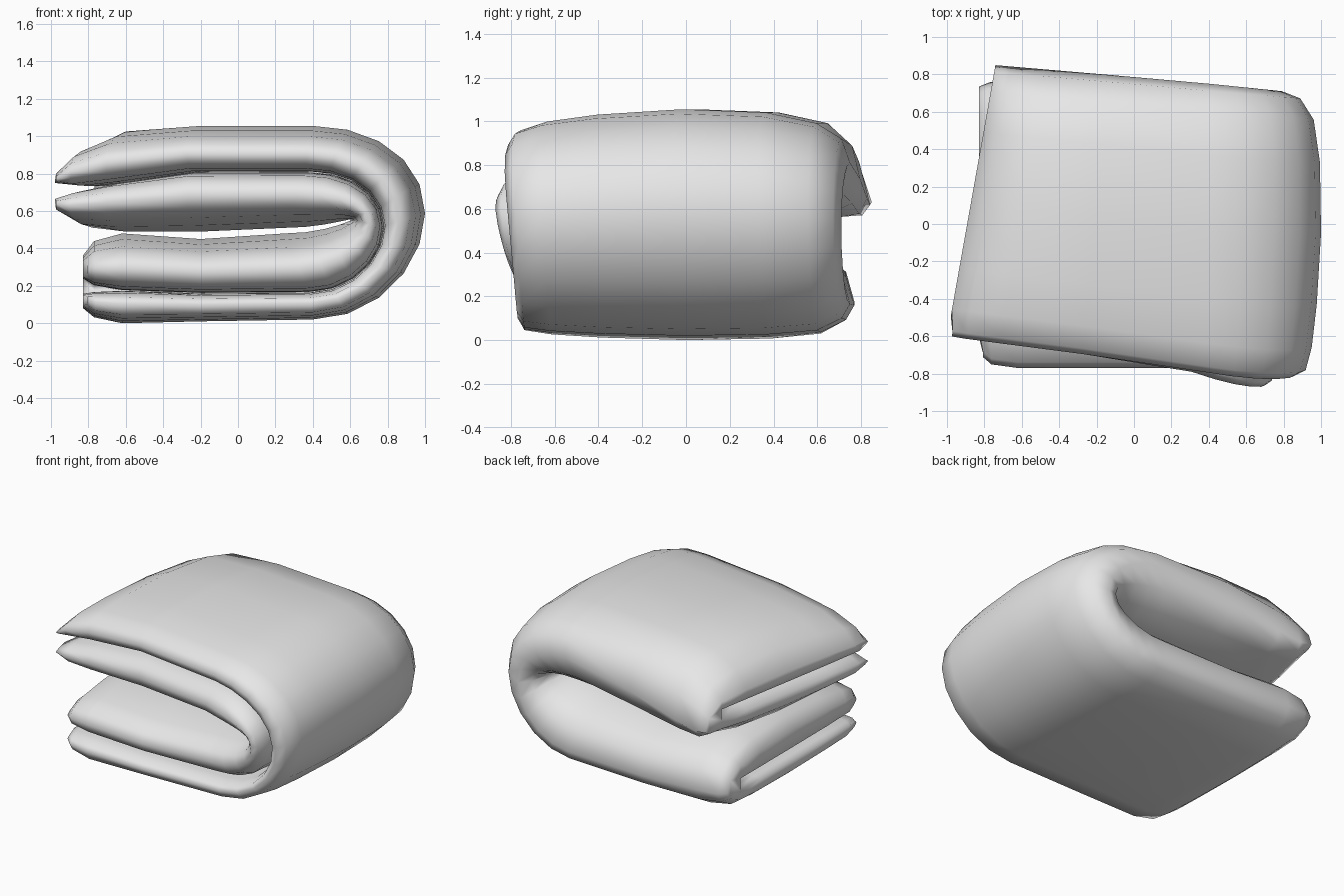
import bpy, bmesh, math

if "Cube" in bpy.data.objects:
    bpy.data.objects.remove(bpy.data.objects["Cube"])

# Folded blanket: a doubled cloth (fold at the back) bent into a sideways U (bend at +x)
# Half cross-section: v across (-1 front..1 back), d from 1 (groove) to 2 (outer face)
half = [(0.8, 1.01), (0.5, 1.01), (0, 1.01), (-0.5, 1.02), (-0.85, 1.07), (-0.97, 1.2), (-1, 1.4),
        (-0.96, 1.6), (-0.8, 1.77), (-0.5, 1.9), (0, 2), (0.5, 1.94), (0.8, 1.74), (0.95, 1.45)]
# Inner layer mirrors the outer one about the groove; the back fold joins them
section = ([(v, d, 1.5) for v, d in half] + [(1, 1, 1)]
           + [(v, 2 - d, 0.5) for v, d in reversed(half)])

# Straight runs near the open ends: x, outer z, groove z, inner z, pinch
lower_run = [(-.83, .05, .19, .41, .55), (-.77, .02, .18, .46, .85),
             (-.62, .00, .175, .48, 1), (-.2, .01, .16, .45, 1)]
upper_run = [(-.2, 1.055, .81, .49, 1), (-.6, 1.025, .75, .49, 1),
             (-.78, .95, .72, .50, .9), (-.87, .85, .71, .55, .5)]
# Bend ellipses: centre x, radius x, bottom z, top z, lift for outer, groove and inner curves
bend = [(.4, .6, .02, 1.055, .05), (.38, .4, .165, .81, .03), (.25, .36, .48, .51, .06)]
BEND_STEPS = 10


def lerp(a, b, t):
    return a + (b - a) * t


def bend_point(curve, t):
    cx, rx, z0, z1, lift = curve
    a = math.pi * (t - 0.5)
    c = math.cos(a)
    return cx + rx * c, lerp(z0, z1, (math.sin(a) + 1) / 2) + lift * c * c


def run_points(row):
    return [(row[0], z) for z in row[1:4]]


# Station: curve points, front y, back y, shear, pinch, flatness of outer dome, inner bulge, back sag
def lower_station(row):
    yf = -.77 + .13 * (1 - row[4])
    return run_points(row), yf, .77 - .08 * (1 - row[4]), 0, row[4], .65, 0, 0


def bend_station(t):
    w = math.sin(math.pi * t)
    yf = lerp(-.77, -.79, t) - .045 * math.sin(math.pi * t * t)
    yb = .75 - .04 * w
    return [bend_point(c, t) for c in bend], yf, yb, .02 * t, 1, lerp(.65, 1, t), .05 * w, 0


def upper_station(row):
    # the upper flap is skewed towards its open end
    t = (.4 - row[0]) / 1.28
    return (run_points(row), lerp(-.78, -.6, t), lerp(.75, .85, t),
            lerp(.02, .13, t), row[4], 1, 0, .5 * t)


def ring(bm, station):
    (outer, groove, inner), yf, yb, shear, pinch, flat, bulge, sag = station
    verts = []
    for v, d, mid in section:
        if mid > 1 and d > 1.5:
            d = 2 - (2 - d) * flat
        # pinch each layer towards its own middle near the open ends
        if v > 0.9:
            d = 1 + (d - 1) * (1 + pinch) / 2 - sag * (1 - abs(d - 1))
        else:
            d = mid + (d - mid) * pinch
        a, b, t = (groove, outer, d - 1) if d > 1 else (inner, groove, d)
        y = lerp(yf, yb, (v + 1) / 2)
        if mid < 1 and v < 0:
            y += bulge * v
        # open end corners are rounded in plan and the edge rises in the middle
        end = 1 - pinch
        x = lerp(a[0], b[0], t) + shear * v
        if v < -.9:
            x += .05 * end
        verts.append(bm.verts.new((x, y, lerp(a[1], b[1], t))))
    return verts


stations = ([lower_station(r) for r in lower_run]
            + [bend_station(i / BEND_STEPS) for i in range(BEND_STEPS + 1)]
            + [upper_station(r) for r in upper_run])

bm = bmesh.new()
rings = [ring(bm, s) for s in stations]
n = len(rings[0])
for a, b in zip(rings, rings[1:]):
    for i in range(n):
        j = (i + 1) % n
        bm.faces.new((a[i], a[j], b[j], b[i]))

# Open ends: close each layer with a strip between its two sides, then the back fold
for r in (rings[0], rings[-1]):
    for layer in (r, r[::-1]):
        bm.faces.new((layer[5], layer[6], layer[7]))
        for k in range(1, 6):
            bm.faces.new((layer[6 - k], layer[6 + k], layer[7 + k], layer[5 - k]))
    bm.faces.new([r[i] for i in (0, 12, 13, 14, 15, 16, 28)])
bmesh.ops.recalc_face_normals(bm, faces=bm.faces)
for f in bm.faces:
    f.smooth = True

mesh = bpy.data.meshes.new("folded_blanket")
bm.to_mesh(mesh)
bm.free()
blanket = bpy.data.objects.new("folded_blanket", mesh)
bpy.context.collection.objects.link(blanket)

mat = bpy.data.materials.new("light grey cloth")
mat.diffuse_color = (0.8, 0.8, 0.8, 1)
mat.use_nodes = True
mat.node_tree.nodes["Principled BSDF"].inputs["Base Color"].default_value = mat.diffuse_color
mesh.materials.append(mat)
